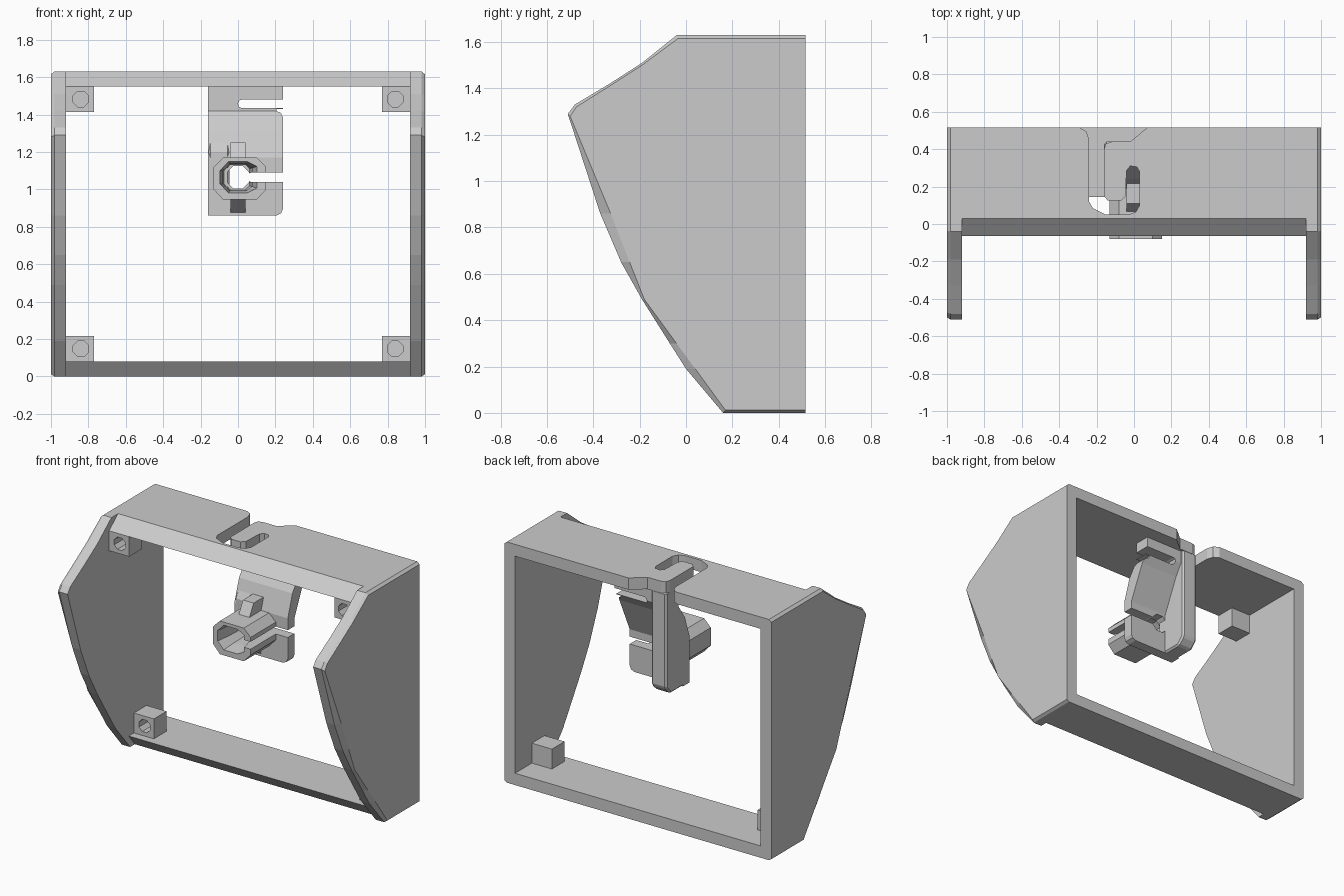
import bpy, bmesh, math

if "Cube" in bpy.data.objects:
    bpy.data.objects.remove(bpy.data.objects["Cube"])

AX = {'X': lambda p, t: (t, p[0], p[1]),
      'Y': lambda p, t: (p[0], t, p[1]),
      'Z': lambda p, t: (p[0], p[1], t)}


def loft(name, axis, sections):
    """Join equal-length 2D outlines placed at positions along an axis."""
    bm = bmesh.new()
    rings = [[bm.verts.new(AX[axis](p, t)) for p in pts] for t, pts in sections]
    n = len(rings[0])
    for a, b in zip(rings, rings[1:]):
        for i in range(n):
            j = (i + 1) % n
            bm.faces.new((a[i], a[j], b[j], b[i]))
    bm.faces.new(rings[0])
    bm.faces.new(rings[-1])
    bmesh.ops.recalc_face_normals(bm, faces=bm.faces)
    me = bpy.data.meshes.new(name)
    bm.to_mesh(me)
    bm.free()
    ob = bpy.data.objects.new(name, me)
    bpy.context.collection.objects.link(ob)
    return ob


def prism(name, axis, pts, a, b):
    return loft(name, axis, [(a, pts), (b, pts)])


def box(name, x0, x1, y0, y1, z0, z1):
    return prism(name, 'Z', [(x0, y0), (x1, y0), (x1, y1), (x0, y1)], z0, z1)


def apply(ob, mod):
    bpy.context.view_layer.objects.active = ob
    bpy.ops.object.modifier_apply(modifier=mod.name)


def cut(ob, cutter):
    m = ob.modifiers.new('cut', 'BOOLEAN')
    m.operation = 'DIFFERENCE'
    m.solver = 'EXACT'
    m.object = cutter
    apply(ob, m)
    bpy.data.objects.remove(cutter)


def ngon(cx, cy, r, n=8):
    return [(cx + r * math.cos(2 * math.pi * (i + .5) / n),
             cy + r * math.sin(2 * math.pi * (i + .5) / n)) for i in range(n)]


# Side panels: curved front rim, chamfered to a straighter outer face
rim = [(.515, 0), (.16, 0), (0, .19), (-.07, .30), (-.19, .49), (-.28, .65),
       (-.37, .86), (-.51, 1.29), (-.48, 1.33), (-.33, 1.42), (-.19, 1.51),
       (-.04, 1.63), (.515, 1.63)]
face = [(.515, .012), (.17, .012), (.04, .19), (-.041, .30), (-.18, .49),
        (-.243, .65), (-.325, .86), (-.5, 1.28), (-.473, 1.32), (-.33, 1.41),
        (-.19, 1.5), (-.035, 1.615), (.515, 1.615)]
for s, side in ((-1, 'left'), (1, 'right')):
    loft(side + '_panel', 'X', [(s * .92, rim), (s * .982, rim), (s, face)])
    # Screw blocks with blind holes
    for lvl, y, z in (('lower', .2, .08), ('upper', -.065, 1.415)):
        x0, x1 = sorted((s * .77, s * .92))
        blk = box(f'{side}_{lvl}_screw_block', x0, x1, y, y + .135, z, z + .135)
        cut(blk, prism('hole', 'Y', ngon(s * .84, z + .068, .045), y - .05, y + .1))

# Bottom and top plates with slanted front edges
prism('bottom_plate', 'X', [(.515, 0), (.21, 0), (.145, .08), (.515, .08)], -.92, .92)
top = prism('top_plate', 'X', [(.515, 1.55), (-.065, 1.55), (.03, 1.63), (.515, 1.63)],
            -.92, .92)

# Hooked slot that frees the flexible tongue in the top plate
slot = [(-.29, .6), (-.29, .515), (-.255, .495), (-.24, .45), (-.24, .12), (-.22, .085),
        (-.15, .05), (-.03, .05), (.01, .065), (.03, .1), (.03, .28), (.015, .305),
        (-.02, .31), (-.04, .285), (-.045, .15), (-.07, .125), (-.14, .125), (-.16, .15),
        (-.16, .4), (-.15, .43), (-.12, .44), (-.02, .44), (.07, .515), (.07, .6)]
cut(top, prism('slot', 'Z', slot, 1.5, 1.7))

# Clip plate: leaning upper half, upright lower half
clip = prism('clip_plate', 'X', [(.19, .86), (.19, 1.17), (.24, 1.32), (.31, 1.42),
                                 (.31, 1.55), (.42, 1.55), (.42, 1.46), (.37, 1.38),
                                 (.26, 1.14), (.26, .86)], -.16, .24)
# Rounded outline corners and side notches
for z0, z1, x in ((1.435, 1.48, 0), (1.04, 1.09, .05)):
    c = (z0 + z1) / 2
    cut(clip, prism('notch', 'Y', [(.3, z0), (.3, z1), (x + .02, z1), (x + .005, z1 - .006),
                                   (x, c), (x + .005, z0 + .006), (x + .02, z0)], .1, .6))
for z, d in ((.86, 1), (1.42, -1)):
    cut(clip, prism('corner', 'Y', [(.205, z), (.23, z + d * .012), (.24, z + d * .035),
                                    (.26, z + d * .035), (.26, z - d * .01),
                                    (.205, z - d * .01)], .1, .6))
cut(clip, prism('bore', 'Y', ngon(0, 1.065, .065), .1, .4))

# Vertical spine behind the clip, hanging from the tongue
spine = prism('clip_spine', 'X', [(.19, .86), (.19, 1.2), (.31, 1.42), (.31, 1.56),
                                  (.44, 1.56), (.44, .91), (.39, .86)], -.16, -.045)
m = spine.modifiers.new('bevel', 'BEVEL')
m.width = .012
m.segments = 1
apply(spine, m)

# Open tube toward the front: C-shaped section, flared at the mouth
def c_section(k):
    outer = [(.15, 1.09), (.15, 1.12), (.10, 1.17), (-.08, 1.17), (-.13, 1.12),
             (-.13, 1.0), (-.08, .945), (.10, .945), (.15, 1.0), (.15, 1.04)]
    inner = [(.06, 1.04), (.06, 1.02), (.04, 1.0), (-.04, 1.0), (-.075, 1.03),
             (-.075, 1.1), (-.04, 1.13), (.04, 1.13), (.06, 1.11), (.06, 1.09)]
    return outer + [(x * k if x < .06 else .06 + (k - 1) * .15,
                     1.065 + (z - 1.065) * k if 1.04 < z < 1.09 or z > 1.1 or z < 1.03 else z)
                    for x, z in inner]


loft('cable_tube', 'Y', [(-.08, c_section(1.28)), (.02, c_section(1.1)), (.2, c_section(1))])

# Gussets between tube and clip plate
prism('upper_gusset', 'X', [(.06, 1.16), (.11, 1.25), (.23, 1.25), (.23, 1.16)], -.04, .04)
prism('lower_gusset', 'X', [(.08, .95), (.2, .95), (.2, .87)], -.04, .04)
